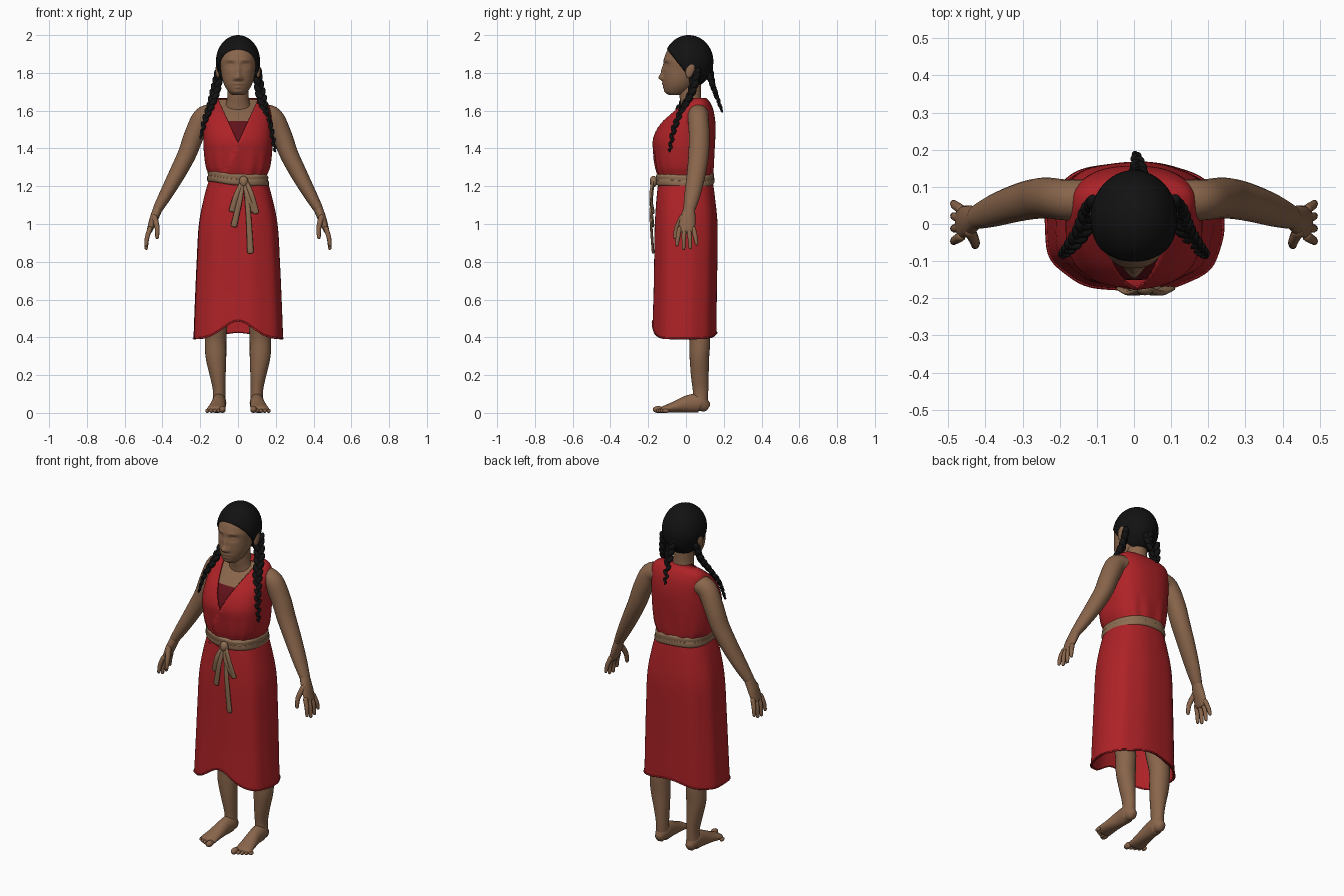
import bpy, bmesh, math
from mathutils import Vector, Matrix

cube = bpy.data.objects.get("Cube")
if cube:
    bpy.data.objects.remove(cube)


def material(name, r, g, b):
    m = bpy.data.materials.new(name)
    m.use_nodes = True
    m.diffuse_color = (r, g, b, 1)
    bsdf = next(n for n in m.node_tree.nodes if n.type == "BSDF_PRINCIPLED")
    bsdf.inputs["Base Color"].default_value = (r, g, b, 1)
    bsdf.inputs["Roughness"].default_value = 0.8
    return m


SKIN = material("brown skin", 0.25, 0.13, 0.07)
RED = material("red cloth", 0.42, 0.016, 0.02)
DARK = material("dark red cloth", 0.12, 0.006, 0.01)
TAN = material("tan sash", 0.27, 0.155, 0.085)
BLACK = material("black hair", 0.006, 0.006, 0.006)


def finish(bm, name, *mats, thickness=0):
    bmesh.ops.recalc_face_normals(bm, faces=bm.faces)
    me = bpy.data.meshes.new(name)
    bm.to_mesh(me)
    bm.free()
    for m in mats:
        me.materials.append(m)
    me.shade_smooth()
    ob = bpy.data.objects.new(name, me)
    bpy.context.collection.objects.link(ob)
    if thickness:
        mod = ob.modifiers.new("thickness", "SOLIDIFY")
        mod.thickness, mod.offset = thickness, -1
    return ob


def spline(rows, steps):
    """Smooth interpolation through rows of numbers."""
    out, last = [], len(rows) - 1
    for i in range(last):
        p = [rows[max(0, min(last, i + k))] for k in (-1, 0, 1, 2)]
        for s in range(steps):
            t = s / steps
            out.append([0.5 * (2*b + (c - a)*t + (2*a - 5*b + 4*c - d)*t*t + (3*b - a - 3*c + d)*t**3)
                        for a, b, c, d in zip(*p)])
    return out + [list(rows[-1])]


def bridge(bm, loops, cap_start=True, cap_end=True):
    rings = [[bm.verts.new(p) for p in loop] for loop in loops]
    n = len(rings[0])
    for low, high in zip(rings, rings[1:]):
        for i in range(n):
            j = (i + 1) % n
            bm.faces.new((low[i], low[j], high[j], high[i]))
    if cap_start:
        bm.faces.new(rings[0])
    if cap_end:
        bm.faces.new(rings[-1])


def loft(rows, n=64, steps=6, power=2.0, warp=None, caps=(True, True)):
    """Stack of rounded sections given as (z, half width, front y, back y)."""
    bm, loops = bmesh.new(), []
    for z, rx, front, back in spline(rows, steps):
        loop = []
        for i in range(n):
            a = math.tau * i / n
            c, s = math.cos(a), math.sin(a)
            x = math.copysign(abs(c) ** (2 / power), c) * rx
            y = math.copysign(abs(s) ** (2 / power), s) * (back - front) / 2 + (front + back) / 2
            p = Vector((x, y, z))
            loop.append(warp(p, a) if warp else p)
        loops.append(loop)
    bridge(bm, loops, *caps)
    return bm


def tube(bm, rows, hint=(0, 1, 0), side=1, n=16, steps=5):
    """Round-ended limb through (x, y, z, radius across, radius along hint)."""
    pts = spline(rows, steps)
    stations = []
    for i, (x, y, z, ra, rb) in enumerate(pts):
        t = Vector(pts[min(i + 1, len(pts) - 1)][:3]) - Vector(pts[max(i - 1, 0)][:3])
        stations.append((Vector((x, y, z)), t.normalized(), ra, rb))

    def rounded(st, sign):
        c, t, ra, rb = st
        return [(c + t * sign * k * min(ra, rb), t, ra * f, rb * f) for k, f in ((0.6, 0.8), (0.92, 0.4))]
    stations = rounded(stations[0], -1)[::-1] + stations + rounded(stations[-1], 1)
    loops = []
    for c, t, ra, rb in stations:
        u = t.cross(Vector(hint)).normalized()
        v = u.cross(t)
        loop = [c + u * ra * math.cos(math.tau * i / n) + v * rb * math.sin(math.tau * i / n) for i in range(n)]
        loops.append([(p.x * side, p.y, p.z) for p in loop])
    bridge(bm, loops)


def ball(bm, centre, size, rot=None, seg=16):
    m = Matrix.Translation(centre) @ (rot or Matrix()) @ Matrix.Diagonal((*size, 1))
    bmesh.ops.create_uvsphere(bm, u_segments=seg, v_segments=seg * 3 // 4, radius=1, matrix=m)


def bell(d, w):
    return math.exp(-(d / w) ** 2)


# Head with sculpted face: (x, z, width, height, push forward)
FACE = [(0, 1.775, .019, .017, .023), (0, 1.81, .013, .03, .012), (0, 1.742, .026, .008, .008),
        (0, 1.724, .02, .008, .007), (0, 1.7, .025, .012, .004)]
for s in (-1, 1):
    FACE += [(s * .04, 1.842, .024, .015, -.012), (s * .04, 1.839, .015, .007, .006),
             (s * .04, 1.868, .026, .009, .004), (s * .018, 1.768, .009, .009, .006)]


def face_warp(p, a):
    if p.y < 0:
        p.y -= sum(k * bell(p.x - x, w) * bell(p.z - z, h) for x, z, w, h, k in FACE)
    return p


finish(loft([(1.682, .03, -.09, -.03), (1.7, .05, -.11, .01), (1.73, .07, -.117, .04), (1.77, .084, -.12, .07),
             (1.82, .092, -.119, .1), (1.87, .097, -.117, .115), (1.92, .088, -.098, .11), (1.96, .06, -.06, .08)],
            n=96, steps=9, power=2.1, warp=face_warp), "head", SKIN)
finish(loft([(1.58, .085, -.02, .1), (1.63, .065, -.026, .085), (1.68, .056, -.035, .08), (1.75, .055, -.04, .08)],
            n=32), "neck", SKIN)
for s, label in ((1, "left"), (-1, "right")):
    bm = bmesh.new()
    ball(bm, (s * .107, .022, 1.815), (.012, .024, .043), Matrix.Rotation(-.25, 4, "X"))
    finish(bm, label + "_ear", SKIN)

# Hair cap, opened around the face
bm = bmesh.new()
ball(bm, (0, .014, 1.86), (.117, .131, .14), seg=48)
bmesh.ops.bisect_plane(bm, geom=bm.verts[:] + bm.edges[:] + bm.faces[:], plane_co=(0, -.1, 1.925),
                       plane_no=(0, .165, .13), clear_inner=True)
finish(bm, "hair_cap", BLACK, thickness=.016)


# Braids made of overlapping alternating strands
def braid(name, path, count, radius):
    bm = bmesh.new()
    pts = [Vector(p) for p in spline(path, 40)]
    for i in range(count):
        f = i / (count - 1)
        k = round(f * (len(pts) - 1))
        r = radius * (1 - .65 * f ** 2)
        t = (pts[min(k + 1, len(pts) - 1)] - pts[max(k - 1, 0)]).normalized()
        lean = -1 if i % 2 else 1
        rot = t.to_track_quat("Z", "Y").to_matrix().to_4x4()
        offset = rot @ Vector((lean * r * .4, 0, 0))
        ball(bm, pts[k] + offset, (r * .7, r * .75, r * 1.3), rot @ Matrix.Rotation(-lean * .5, 4, "Y"), seg=12)
    finish(bm, name, BLACK)


side_path = [(.1, .05, 1.8), (.118, .03, 1.7), (.142, -.022, 1.6), (.175, -.065, 1.5), (.196, -.085, 1.39)]
braid("left_braid", side_path, 24, .026)
braid("right_braid", [(-x, y, z + (1.8 - z) * .17) for x, y, z in side_path], 22, .026)
braid("back_braid", [(0, .115, 1.84), (.012, .14, 1.74), (.005, .19, 1.6)], 15, .026)

# Arms, hands, legs and feet
for s, label in ((1, "left"), (-1, "right")):
    bm = bmesh.new()
    tube(bm, [(.13, .065, 1.58, .055, .055), (.185, .065, 1.562, .056, .055), (.232, .07, 1.47, .053, .055),
              (.27, .067, 1.37, .049, .054), (.32, .055, 1.27, .044, .05), (.38, .035, 1.16, .035, .043),
              (.425, .018, 1.08, .026, .032)], side=s, n=24)
    tube(bm, [(.425, .018, 1.08, .025, .031), (.448, .008, 1.02, .022, .042), (.468, .004, .965, .015, .043)], side=s)
    for y, tip in ((-.034, .89), (-.009, .872), (.016, .875), (.04, .895)):
        tube(bm, [(.466, y, .975, .013, .013), (.481, y * 1.25, .93, .012, .012), (.486, y * 1.4, tip, .009, .009)],
             side=s, n=10)
    tube(bm, [(.442, -.018, 1.035, .016, .018), (.428, -.048, .98, .013, .014), (.428, -.058, .93, .01, .01)],
         side=s, n=10)
    finish(bm, label + "_arm", SKIN)

    bm = bmesh.new()
    tube(bm, [(.1, .077, .05, .034, .038), (.1, .077, .12, .033, .041), (.107, .073, .2, .042, .047),
              (.117, .071, .3, .055, .052), (.118, .072, .4, .057, .056), (.115, .05, .55, .066, .065),
              (.1, .02, .95, .085, .09)], side=s, n=24)
    tube(bm, [(.1, .095, .04, .036, .03), (.1, .07, .052, .05, .038), (.103, .01, .047, .046, .038),
              (.11, -.06, .031, .03, .044), (.116, -.115, .019, .019, .05)], hint=(1, 0, 0), side=s, n=24)
    for i in range(5):
        r = .011 + (.007 if i == 0 else 0)
        ball(bm, (s * (.082 + i * .02), -.147 + .006 * i + .001 * i * i, r), (r * .95, r * 1.6, r))
    finish(bm, label + "_leg", SKIN)

# Upper body: skin above, under-bodice below
BODICE = [(1.2, .155, -.145, .14), (1.25, .152, -.145, .14), (1.3, .17, -.157, .145), (1.37, .18, -.166, .15),
          (1.45, .184, -.168, .155), (1.53, .18, -.13, .156), (1.6, .174, -.06, .146), (1.645, .155, 0, .127),
          (1.668, .12, .03, .105)]
bm = loft([(z - .008, w - .014, f + .02, b - .014) for z, w, f, b in BODICE], power=2.5)
bmesh.ops.bisect_plane(bm, geom=bm.verts[:] + bm.edges[:] + bm.faces[:], plane_co=(0, 0, 1.545), plane_no=(0, 0, 1))
for f in bm.faces:
    f.material_index = int(f.calc_center_median().z < 1.545)
finish(bm, "chest", SKIN, DARK)

# Wrapped bodice with a V neckline
SLOPE, POINT = .455, 1.43


def wrap_warp(p, a):
    over = p.x - SLOPE * (p.z - POINT)
    if p.y < 0 and over > 0:
        p.y -= .008 * math.exp(-over / .06)
    low = max(0, min(1, (1.42 - p.z) / .12))
    p.y *= 1 + .02 * low * math.sin(a * 14)
    return p


bm = loft(BODICE, n=128, steps=8, power=2.5, warp=wrap_warp, caps=(False, True))
for s in (1, -1):
    bmesh.ops.bisect_plane(bm, geom=bm.verts[:] + bm.edges[:] + bm.faces[:], plane_co=(0, 0, POINT),
                           plane_no=(s, 0, -SLOPE))
gap = []
for f in bm.faces:
    c = f.calc_center_median()
    if c.y < .045 and abs(c.x) < SLOPE * (c.z - POINT):
        gap.append(f)
bmesh.ops.delete(bm, geom=gap, context="FACES")
finish(bm, "bodice", RED, thickness=.006)


# Skirt with a hem that rises at the front
def skirt_warp(p, a):
    hem = .39 + (.095 * bell(p.x, .11) if p.y < 0 else .035 * bell(p.x, .13))
    if p.z < 1:
        p.z = 1 - (1 - p.z) * (1 - hem) / (1 - .39)
    fold = 1 + .01 * math.sin(9 * a + 1) * min(1, max(0, 1.25 - p.z) * 3)
    return Vector((p.x * fold, p.y * fold, p.z))


finish(loft([(1.25, .148, -.143, .138), (1.15, .178, -.155, .152), (1, .208, -.165, .166), (.8, .22, -.168, .165),
             (.6, .229, -.171, .162), (.41, .236, -.176, .16), (.39, .234, -.174, .158)],
            n=128, power=2.5, warp=skirt_warp, caps=(False, False)), "skirt", RED, thickness=.008)


# Sash with knot, loops and hanging ends
def sash_warp(p, a):
    p.z -= .08 * p.x + .004 * math.sin(3 * a)
    return p


finish(loft([(1.205, .15, -.14, .135), (1.215, .162, -.157, .149), (1.238, .163, -.16, .15), (1.242, .159, -.156, .147),
             (1.262, .16, -.157, .147), (1.275, .15, -.14, .135)], n=96, power=2.5, warp=sash_warp),
       "sash", TAN)
bm = bmesh.new()
ball(bm, (.03, -.172, 1.225), (.024, .02, .03))
finish(bm, "sash_knot", TAN)
ENDS = {"left_loop": [(.04, 1.23), (.07, 1.16), (.095, 1.06)], "inner_loop": [(.035, 1.22), (.052, 1.14), (.085, 1.07)],
        "right_loop": [(.02, 1.22), (-.01, 1.15), (-.032, 1.07)], "short_end": [(.025, 1.22), (.008, 1.12), (-.022, .99)],
        "long_end": [(.038, 1.22), (.055, 1.05), (.066, .85)]}
for name, path in ENDS.items():
    bm = bmesh.new()
    tube(bm, [(x, -.174 - .012 * (i == 1), z, .011 + .003 * i, .007) for i, (x, z) in enumerate(path)], n=12, steps=8)
    finish(bm, "sash_" + name, TAN)
